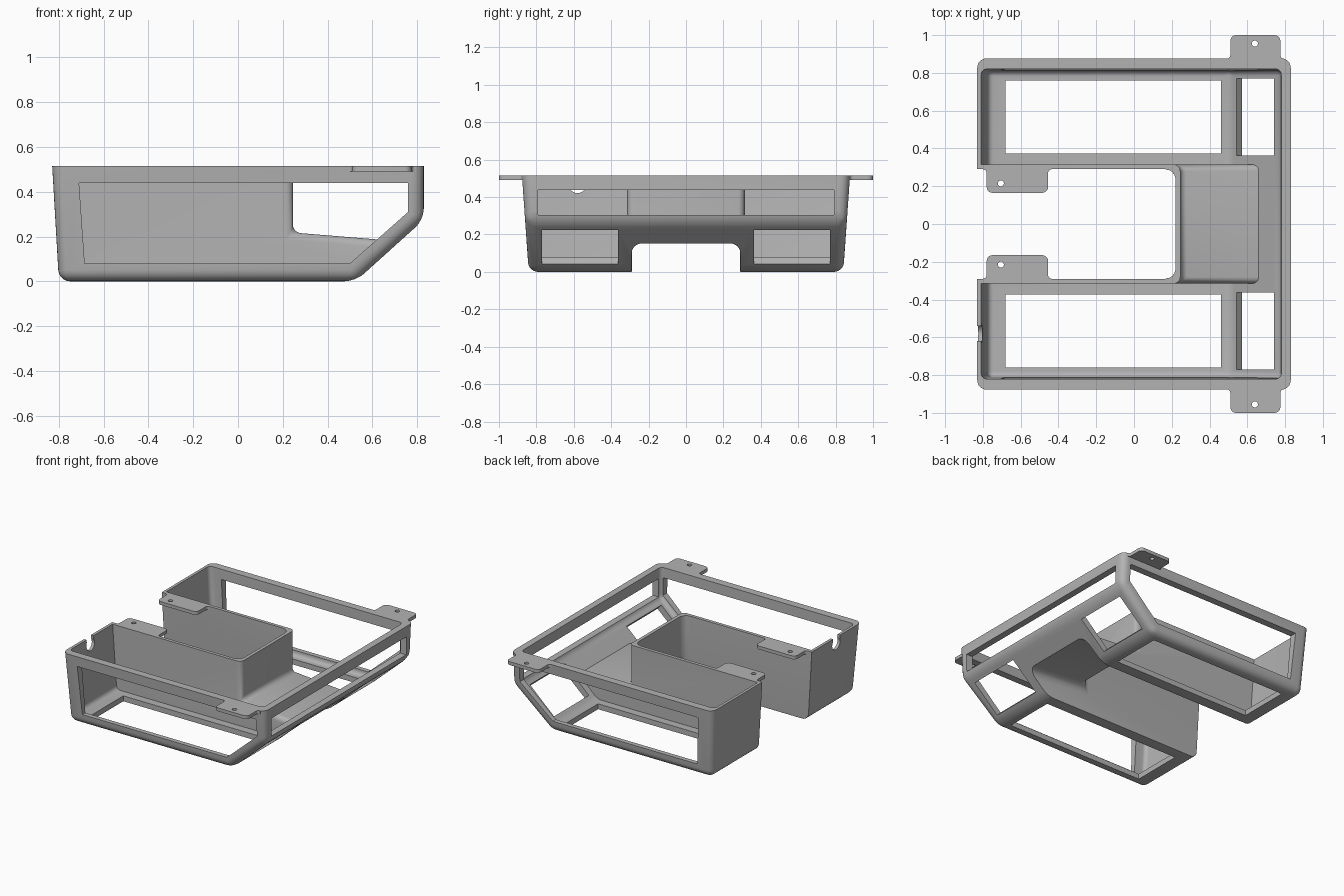
import bpy, bmesh, math
from mathutils import Vector

TOP = 0.515

cube = bpy.data.objects.get("Cube")
if cube:
    bpy.data.objects.remove(cube, do_unlink=True)

grey = bpy.data.materials.new("plain grey")
grey.use_nodes = True
colour = (0.45, 0.45, 0.45, 1)
grey.diffuse_color = colour
grey.node_tree.nodes["Principled BSDF"].inputs["Base Color"].default_value = colour


def to_object(name, bm):
    bmesh.ops.recalc_face_normals(bm, faces=bm.faces)
    mesh = bpy.data.meshes.new(name)
    bm.to_mesh(mesh)
    bm.free()
    mesh.materials.append(grey)
    ob = bpy.data.objects.new(name, mesh)
    bpy.context.collection.objects.link(ob)
    return ob


def prism(name, lower, upper, radius=0, cap=9):
    """Join two matching loops; round every edge that is not on the cap height."""
    bm = bmesh.new()
    a = [bm.verts.new(p) for p in lower]
    b = [bm.verts.new(p) for p in upper]
    bm.faces.new(a)
    bm.faces.new(b[::-1])
    for i in range(len(a)):
        j = (i + 1) % len(a)
        bm.faces.new((a[i], a[j], b[j], b[i]))
    bmesh.ops.recalc_face_normals(bm, faces=bm.faces)
    if radius:
        edges = [e for e in bm.edges if min(v.co.z for v in e.verts) < cap - 0.001]
        bmesh.ops.bevel(bm, geom=edges, offset=radius, segments=6, profile=0.5,
                        affect='EDGES', clamp_overlap=True)
    return to_object(name, bm)


def side_prism(name, profile, half, draft=0, radius=0, cap=9):
    """Side profile (x, z) spanning both sides of y = 0, with tapering flanks."""
    def width(z):
        return half - (cap - z) * draft
    return prism(name, [(x, -width(z), z) for x, z in profile],
                 [(x, width(z), z) for x, z in profile], radius, cap)


def box(name, x, y, z):
    prof = [(x[0], z[0]), (x[1], z[0]), (x[1], z[1]), (x[0], z[1])]
    return prism(name, [(px, y[0], pz) for px, pz in prof], [(px, y[1], pz) for px, pz in prof])


def cylinder(name, radius, depth, place, axis='Z'):
    bm = bmesh.new()
    bmesh.ops.create_cone(bm, cap_ends=True, segments=24, radius1=radius, radius2=radius, depth=depth)
    ob = to_object(name, bm)
    if axis == 'X':
        ob.rotation_euler.y = math.pi / 2
    ob.location = place
    return ob


def cut(target, cutter):
    cutter.hide_render = True
    bpy.context.view_layer.objects.active = target
    mod = target.modifiers.new("cut", 'BOOLEAN')
    mod.operation, mod.solver, mod.object = 'DIFFERENCE', 'EXACT', cutter
    bpy.ops.object.modifier_apply(modifier=mod.name)
    bpy.data.objects.remove(cutter, do_unlink=True)


def notch(name, x, z, half, radius):
    """Space between the arms, with the raised underside of the bridge."""
    prof = [(-1.2, -0.2), (-1.2, 0.7), (x, 0.7), (x, z), (1.1, z - 0.07), (1.1, -0.2)]
    return side_prism(name, prof, half, 0, radius, 0.7)


# Outer shape of the tray
tray = side_prism("tray_body", [(-0.83, TOP), (-0.80, 0), (0.525, 0), (0.83, 0.275), (0.83, TOP)],
                  0.877, 0.07, 0.05, TOP)
cut(tray, notch("notch_cutter", 0.22, 0.19, 0.29, 0.055))

# Round the inner lower edges of both arms
bm = bmesh.new()
bm.from_mesh(tray.data)
inner = [e for e in bm.edges
         if all(abs(abs(v.co.y) - 0.29) < 0.001 for v in e.verts)
         and min(v.co.z for v in e.verts) < TOP - 0.01
         and len(e.link_faces) == 2 and e.calc_face_angle() > 1]
bmesh.ops.bevel(bm, geom=inner, offset=0.045, segments=6, profile=0.5, affect='EDGES', clamp_overlap=True)
bm.to_mesh(tray.data)
bm.free()

# Hollow inside
cavity = side_prism("cavity_cutter", [(-0.815, 0.6), (-0.775, 0.04), (0.505, 0.04), (0.78, 0.295), (0.78, 0.6)],
                    0.822, 0.02, 0.03, 0.6)
cut(cavity, notch("inner_wall_cutter", 0.245, 0.218, 0.315, 0.035))
cut(tray, cavity)

# Windows in flanks, floors and slopes
flank = [(-0.71, 0.44), (-0.685, 0.08), (0.50, 0.08), (0.76, 0.31), (0.76, 0.44)]
for s in (-1, 1):
    cut(tray, prism("flank_cutter", [(x, s * 0.75, z) for x, z in flank],
                    [(x, s * 1.0, z) for x, z in flank]))
    cut(tray, box("floor_cutter", (-0.68, 0.46), (s * 0.567 - 0.193, s * 0.567 + 0.193), (-0.1, 0.1)))
    slope = box("slope_cutter", (-0.135, 0.135), (-0.204, 0.204), (-0.08, 0.08))
    slope.rotation_euler.y = -math.atan2(0.275, 0.305)
    slope.location = (0.672, s * 0.567, 0.135)
    cut(tray, slope)

# Window in the end wall, and the cable slot in the opposite wall
cut(tray, box("end_cutter", (0.70, 0.9), (-0.79, 0.79), (0.303, 0.437)))
cut(tray, cylinder("slot_round_cutter", 0.047, 0.2, (-0.83, -0.58, 0.468), 'X'))
cut(tray, box("slot_neck_cutter", (-0.93, -0.73), (-0.62, -0.54), (0.47, 0.6)))


def tab(name, x0, x1, root, tip, hole):
    """Mounting tab with rounded corners and flared roots."""
    d = 1 if tip > root else -1
    r, f = 0.03, 0.02
    pts = [(x0 - f, root - d * 0.006)]
    arcs = [(x0 - f, root + d * f, f, -90, 0), (x0 + r, tip - d * r, r, 180, 90),
            (x1 - r, tip - d * r, r, 90, 0), (x1 + f, root + d * f, f, 180, 270)]
    for cx, cy, rad, a0, a1 in arcs:
        for i in range(6):
            a = math.radians(a0 + (a1 - a0) * i / 5)
            pts.append((cx + rad * math.cos(a), cy + d * rad * math.sin(a)))
    pts.append((x1 + f, root - d * 0.006))
    ob = prism(name, [(x, y, 0.49) for x, y in pts], [(x, y, TOP) for x, y in pts])
    cut(ob, cylinder("hole_cutter", 0.016, 0.2, (hole[0], hole[1], 0.5)))
    return ob


# Mounting tabs
parts = [tray]
for s, side in ((-1, "right"), (1, "left")):
    parts.append(tab("outer_tab_" + side, 0.51, 0.775, s * 0.875, s * 1.0, (0.64, s * 0.955)))
    parts.append(tab("inner_tab_" + side, -0.78, -0.455, s * 0.29, s * 0.165, (-0.705, s * 0.215)))

# Smooth shading with crisp edges
bpy.ops.object.select_all(action='DESELECT')
for ob in parts:
    ob.select_set(True)
bpy.context.view_layer.objects.active = tray
bpy.ops.object.shade_smooth_by_angle(angle=math.radians(30))
